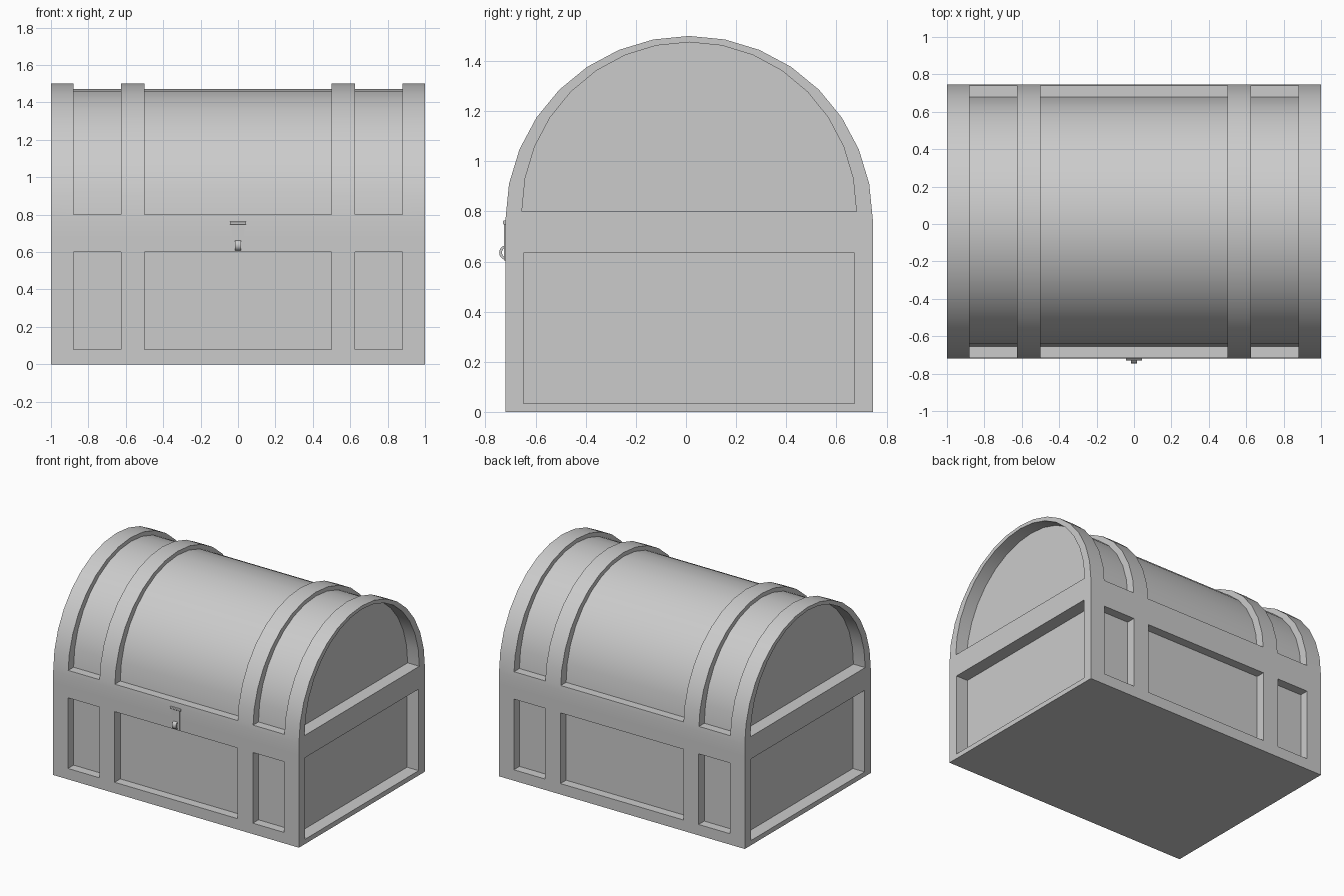
import bpy, bmesh
from math import sin, cos, pi

if "Cube" in bpy.data.objects:
    bpy.data.objects.remove(bpy.data.objects["Cube"])

YC = 0.0125          # chest centre in y (latch sticks out at the front)
HALF = 0.7325        # half depth of the chest
CORE = 0.667         # half depth of the recessed panels
SEAM = 0.68          # joint between base and lid
X_PANELS = [(-0.88, -0.625), (-0.5, 0.5), (0.625, 0.88)]
END_X = 0.905        # depth of the end recesses


def arc(r, cz, rz=None, n=16, yc=YC):
    rz = rz or r
    return [(yc + r * cos(pi * i / n), cz + rz * sin(pi * i / n)) for i in range(n + 1)]


def prism(bm, profile, x0, x1):
    """Extrude a closed (y, z) profile along x."""
    a = [bm.verts.new((x0, y, z)) for y, z in profile]
    b = [bm.verts.new((x1, y, z)) for y, z in profile]
    faces = [bm.faces.new(a), bm.faces.new(b[::-1])]
    for i in range(len(a)):
        j = (i + 1) % len(a)
        faces.append(bm.faces.new((a[j], a[i], b[i], b[j])))
    bmesh.ops.recalc_face_normals(bm, faces=faces)


def rect(y0, y1, z0, z1):
    return [(y0, z0), (y1, z0), (y1, z1), (y0, z1)]


def make(name, parts):
    bm = bmesh.new()
    for p in parts:
        prism(bm, *p)
    me = bpy.data.meshes.new(name)
    bm.to_mesh(me)
    bm.free()
    ob = bpy.data.objects.new(name, me)
    bpy.context.collection.objects.link(ob)
    return ob


def select(ob):
    bpy.ops.object.select_all(action='DESELECT')
    ob.select_set(True)
    bpy.context.view_layer.objects.active = ob


def smooth(ob):
    select(ob)
    bpy.ops.object.shade_smooth_by_angle(angle=pi / 6)


def carve(ob, parts):
    cutter = make(ob.name + "_cutter", parts)
    cutter.hide_render = True
    mod = ob.modifiers.new("panels", 'BOOLEAN')
    mod.operation, mod.solver, mod.object = 'DIFFERENCE', 'EXACT', cutter
    select(ob)
    bpy.ops.object.modifier_apply(modifier=mod.name)
    bpy.data.objects.remove(cutter)


# Base box with recessed panels on all four sides
base = make("chest_base", [(rect(YC - HALF, YC + HALF, 0, SEAM), -1, 1)])
cuts = []
for x0, x1 in X_PANELS:
    cuts.append((rect(YC - 1, YC - CORE, 0.08, 0.6), x0, x1))
    cuts.append((rect(YC + CORE, YC + 1, 0.08, 0.6), x0, x1))
side = rect(YC - 0.66, YC + 0.66, 0.035, 0.635)
cuts += [(side, -1.2, -END_X), (side, END_X, 1.2)]
carve(base, cuts)

# Barrel lid with raised bands and recessed arched ends
lid_profile = [(YC - HALF, SEAM), (YC + HALF, SEAM)] + arc(HALF, 1.5 - HALF)
lid = make("chest_lid", [(lid_profile, -1, 1)])
groove = arc(1.0, 0.8) + arc(CORE, 0.8, 0.671)[::-1]
arch = arc(CORE, 0.8, 0.675)
carve(lid, [(groove, x0, x1) for x0, x1 in X_PANELS]
      + [(arch, -1.2, -END_X), (arch, END_X, 1.2)])
smooth(lid)

# Latch: hinged hasp plate
FRONT = YC - HALF
make("hasp_plate", [(rect(FRONT - 0.006, FRONT + 0.002, 0.605, 0.755), -0.034, 0.034)])

# Hinge pin at the top of the hasp
pin = [(FRONT - 0.004 + 0.007 * cos(2 * pi * i / 10), 0.756 + 0.009 * sin(2 * pi * i / 10))
       for i in range(10)]
smooth(make("hasp_pin", [(pin, -0.042, 0.042)]))

# Curved staple the hasp closes over
ring = [(FRONT - 0.025 * sin(pi * i / 10), 0.636 + 0.028 * cos(pi * i / 10)) for i in range(11)]
ring += [(FRONT - 0.014 * sin(pi * i / 10), 0.636 + 0.018 * cos(pi * i / 10))
         for i in range(10, -1, -1)]
smooth(make("hasp_staple", [(ring, -0.016, 0.016)]))
